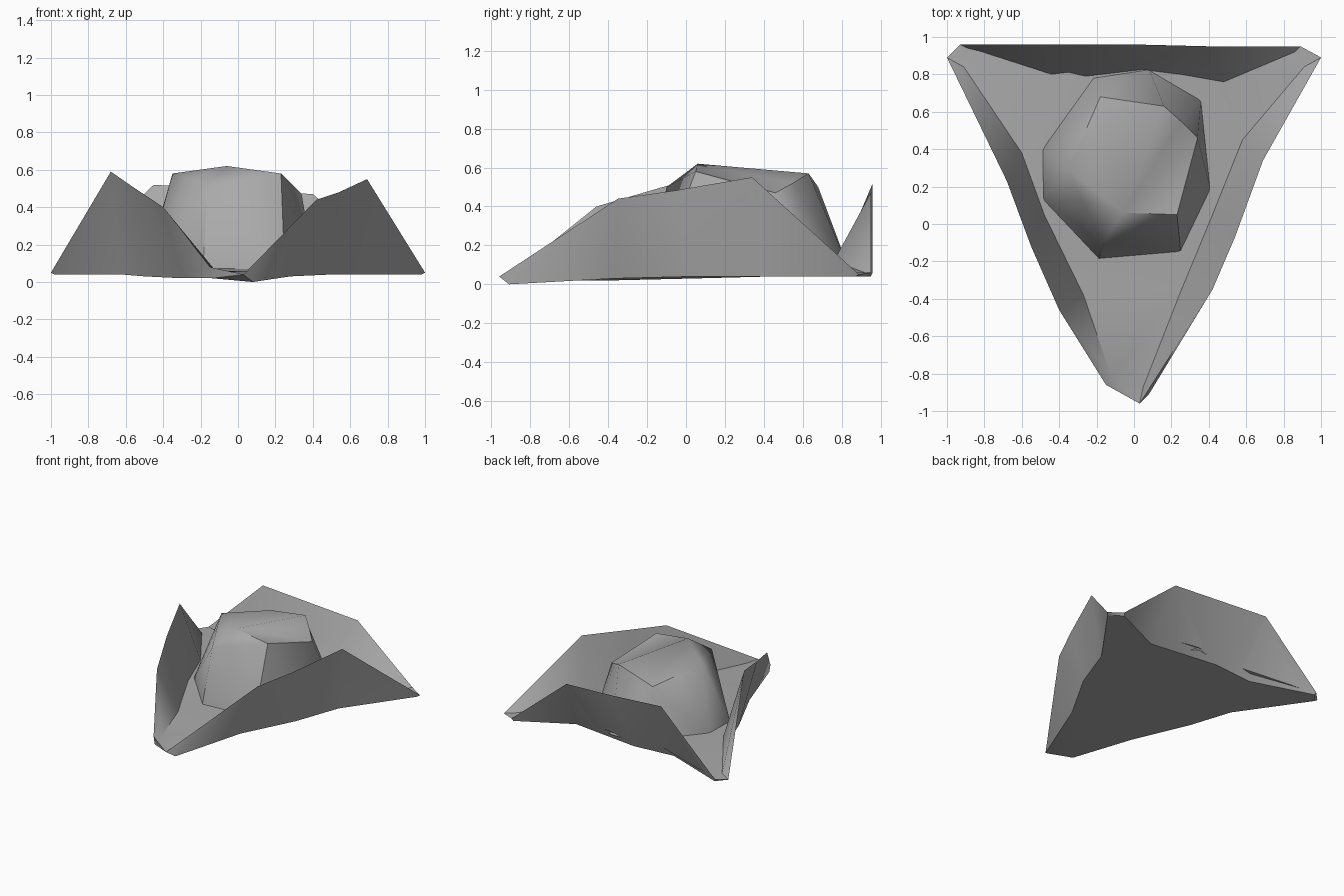
import bpy
import bmesh
import math

cube = bpy.data.objects.get("Cube")
if cube:
    bpy.data.objects.remove(cube, do_unlink=True)

felt = bpy.data.materials.new("grey felt")
felt.use_nodes = True
colour = (0.4, 0.4, 0.4, 1)
felt.diffuse_color = colour
felt.node_tree.nodes["Principled BSDF"].inputs["Base Color"].default_value = colour


def loft(name, rings, closed=False, apex=None):
    """Bridge matching rings, with flat end caps or a pointed top."""
    bm = bmesh.new()
    loops = [[bm.verts.new(p) for p in ring] for ring in rings]
    count = len(loops[0])
    for low, high in zip(loops, loops[1:]):
        for i in range(count):
            j = (i + 1) % count
            bm.faces.new((low[i], low[j], high[j], high[i]))
    if closed:
        bm.faces.new(loops[0][::-1])
        bm.faces.new(loops[-1])
    if apex:
        tip = bm.verts.new(apex)
        for i in range(count):
            bm.faces.new((loops[-1][i], loops[-1][(i + 1) % count], tip))
    bmesh.ops.triangulate(bm, faces=bm.faces[:])
    bmesh.ops.recalc_face_normals(bm, faces=bm.faces[:])
    mesh = bpy.data.meshes.new(name)
    bm.to_mesh(mesh)
    bm.free()
    mesh.materials.append(felt)
    obj = bpy.data.objects.new(name, mesh)
    bpy.context.collection.objects.link(obj)
    bpy.ops.object.select_all(action="DESELECT")
    obj.select_set(True)
    bpy.context.view_layer.objects.active = obj
    bpy.ops.object.shade_smooth_by_angle(angle=math.radians(45))


# Brim: each row is one spoke, from sole to flap rim to inner valley
spokes = [
    # front tip and left flap
    [(.08, -.91, 0), (.03, -.96, .04), (.05, -.87, .04)],
    [(.28, -.37, .03), (.42, -.35, .44), (.25, -.36, .06)],
    [(.5, .02, .04), (.54, -.07, .48), (.42, .05, .08)],
    [(.63, .38, .04), (.69, .34, .55), (.58, .45, .1)],
    # back left corner and back flap
    [(.98, .87, .04), (1, .89, .05), (.91, .84, .06)],
    [(.88, .94, .04), (.89, .95, .06), (.86, .92, .06)],
    [(.46, .74, .05), (.4, .95, .47), (.48, .76, .12)],
    [(-.1, .81, .05), (0, .96, .49), (.08, .83, .12)],
    [(-.44, .78, .05), (-.45, .96, .52), (-.26, .79, .12)],
    # back right corner and right flap
    [(-.92, .95, .04), (-.93, .96, .06), (-.89, .94, .06)],
    [(-.98, .88, .04), (-1, .89, .05), (-.91, .84, .06)],
    [(-.62, .36, .04), (-.68, .23, .59), (-.6, .38, .1)],
    [(-.5, .04, .03), (-.55, -.12, .5), (-.48, .05, .09)],
    [(-.3, -.38, .02), (-.4, -.46, .4), (-.27, -.38, .06)],
    [(-.14, -.86, .02), (-.15, -.86, .08), (-.12, -.82, .06)],
]
loft("brim", list(zip(*spokes)), closed=True)

# Crown: lopsided faceted dome
foot = [(-.19, -.19, .04), (.25, -.15, .05), (.41, .18, .06), (.36, .68, .06),
        (.08, .83, .1), (-.22, .79, .08), (-.5, .4, .06), (-.49, .13, .07)]
shoulder = [(-.16, -.1, .5), (.23, .05, .58), (.34, .46, .47), (.25, .55, .52),
            (.16, .63, .57), (-.18, .68, .5), (-.35, .29, .58), (-.27, .12, .55)]
loft("crown", [foot, shoulder], apex=(-.06, .06, .62))
